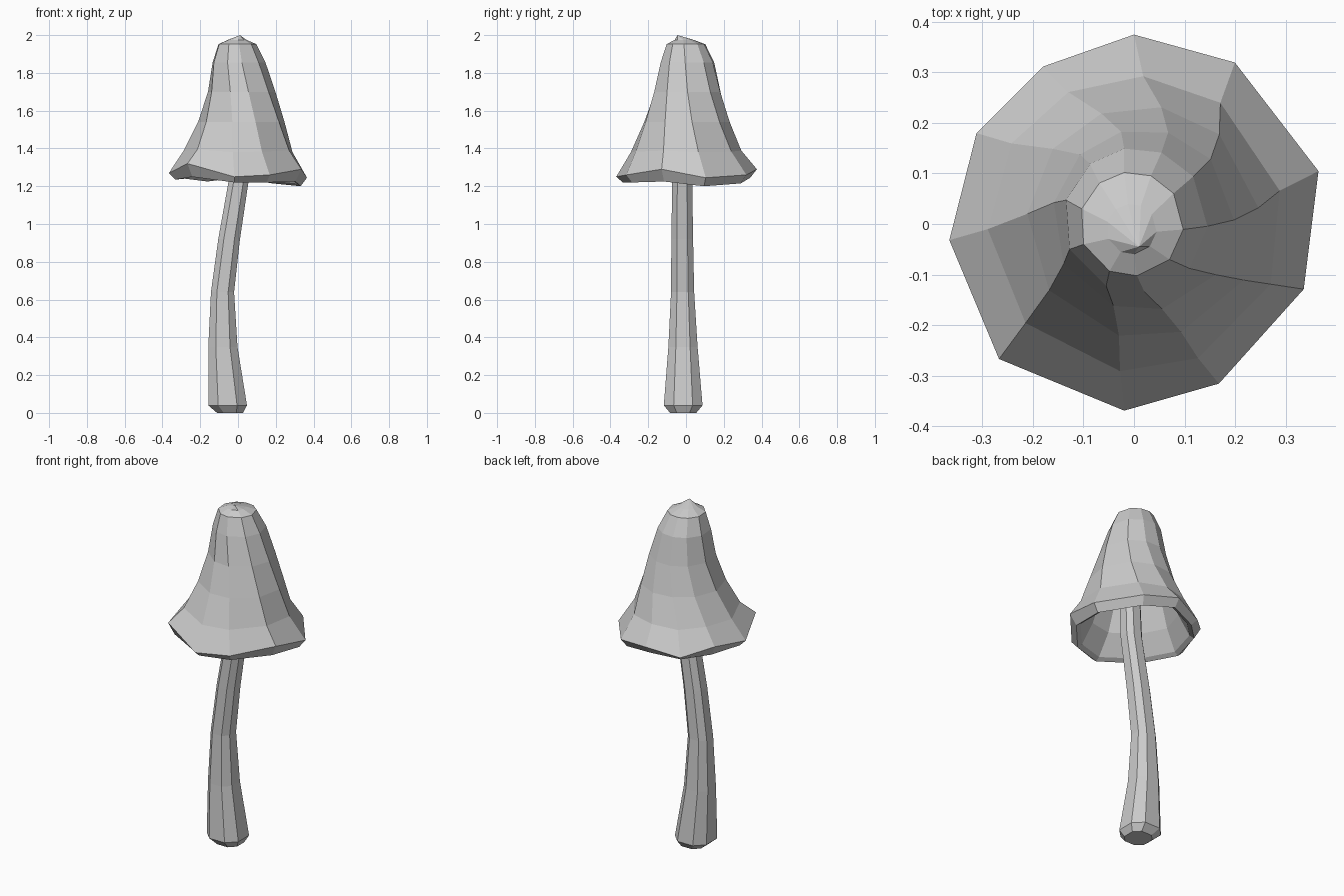
import bpy, bmesh
from math import cos, sin, radians
from mathutils import Vector

cube = bpy.data.objects.get("Cube")
if cube:
    bpy.data.objects.remove(cube)

grey = bpy.data.materials.new("plain grey")
grey.use_nodes = True
GREY = (0.6, 0.6, 0.6, 1)
grey.diffuse_color = GREY
grey.node_tree.nodes["Principled BSDF"].inputs["Base Color"].default_value = GREY


def loft(name, rings, start=None, end=None):
    """Skin consecutive rings; ends get a fan to a point, or a flat face."""
    bm = bmesh.new()
    loops = [[bm.verts.new(p) for p in ring] for ring in rings]
    n = len(loops[0])
    for a, b in zip(loops, loops[1:]):
        for i in range(n):
            j = (i + 1) % n
            bm.faces.new((a[i], a[j], b[j], b[i]))
    for loop, tip in ((loops[0], start), (loops[-1], end)):
        if tip is None:
            bm.faces.new(loop)
        else:
            v = bm.verts.new(tip)
            for i in range(n):
                bm.faces.new((loop[i], loop[(i + 1) % n], v))
    bmesh.ops.recalc_face_normals(bm, faces=bm.faces)
    mesh = bpy.data.meshes.new(name)
    bm.to_mesh(mesh)
    bm.free()
    mesh.materials.append(grey)
    obj = bpy.data.objects.new(name, mesh)
    bpy.context.collection.objects.link(obj)
    return obj


def polar(r, degrees, z, cx=0, cy=0):
    return Vector((cx + r * cos(radians(degrees)), cy + r * sin(radians(degrees)), z))


# Wavy brim: angle in degrees, radius, upper and lower lip heights
BRIM = [(90, .375, 1.29, 1.245), (120, .36, 1.25, 1.225), (150, .36, 1.30, 1.24),
        (185, .367, 1.27, 1.235), (225, .378, 1.32, 1.25), (267, .37, 1.25, 1.22),
        (298, .358, 1.26, 1.22), (339, .36, 1.29, 1.225), (376, .38, 1.245, 1.2),
        (418, .377, 1.26, 1.215)]


def cap_ring(r, z, twist=0, cx=0, cy=0, wave=0):
    """Ring following the brim's spokes; wave is how much of its ripple is kept."""
    return [polar(r, a + twist, z + wave * (top - 1.27), cx, cy) for a, _, top, _ in BRIM]


# Hollow twisted cap, from the crown down over the lip and up the inside
cap = loft("cap", [
    cap_ring(.05, 1.975, -22, -.005, -.01),
    cap_ring(.103, 1.952, -22, -.005),
    cap_ring(.143, 1.855, -21, .003, .008),
    cap_ring(.18, 1.70, -16, .018, .008),
    cap_ring(.23, 1.54, -9, .018, .004),
    cap_ring(.293, 1.385, -3, .003, 0, .2),
    [polar(r, a, top) for a, r, top, _ in BRIM],
    [polar(r - .035, a, low) for a, r, _, low in BRIM],
    [polar(r - .06, a, low + .015) for a, r, _, low in BRIM],
    cap_ring(.24, 1.36, -3, .003, 0, .2),
    cap_ring(.185, 1.53, -9, .015),
    cap_ring(.14, 1.69, -16, .015, .008),
], start=(.01, -.045, 2.0), end=(.01, -.01, 1.85))

# Curved stem of broad and narrow sides: height, centre x, centre y, radius
STEM = [(0, -.042, -.015, .077), (.04, -.055, -.015, .114), (.35, -.08, -.016, .086),
        (.64, -.082, -.018, .068), (.92, -.047, -.02, .064), (1.22, .002, -.02, .059),
        (1.72, .02, -.02, .053)]
stem = loft("stem", [
    [polar(r, quarter + half, z, cx, cy) for quarter in (0, 90, 180, 270) for half in (-26, 26)]
    for z, cx, cy, r in STEM])
